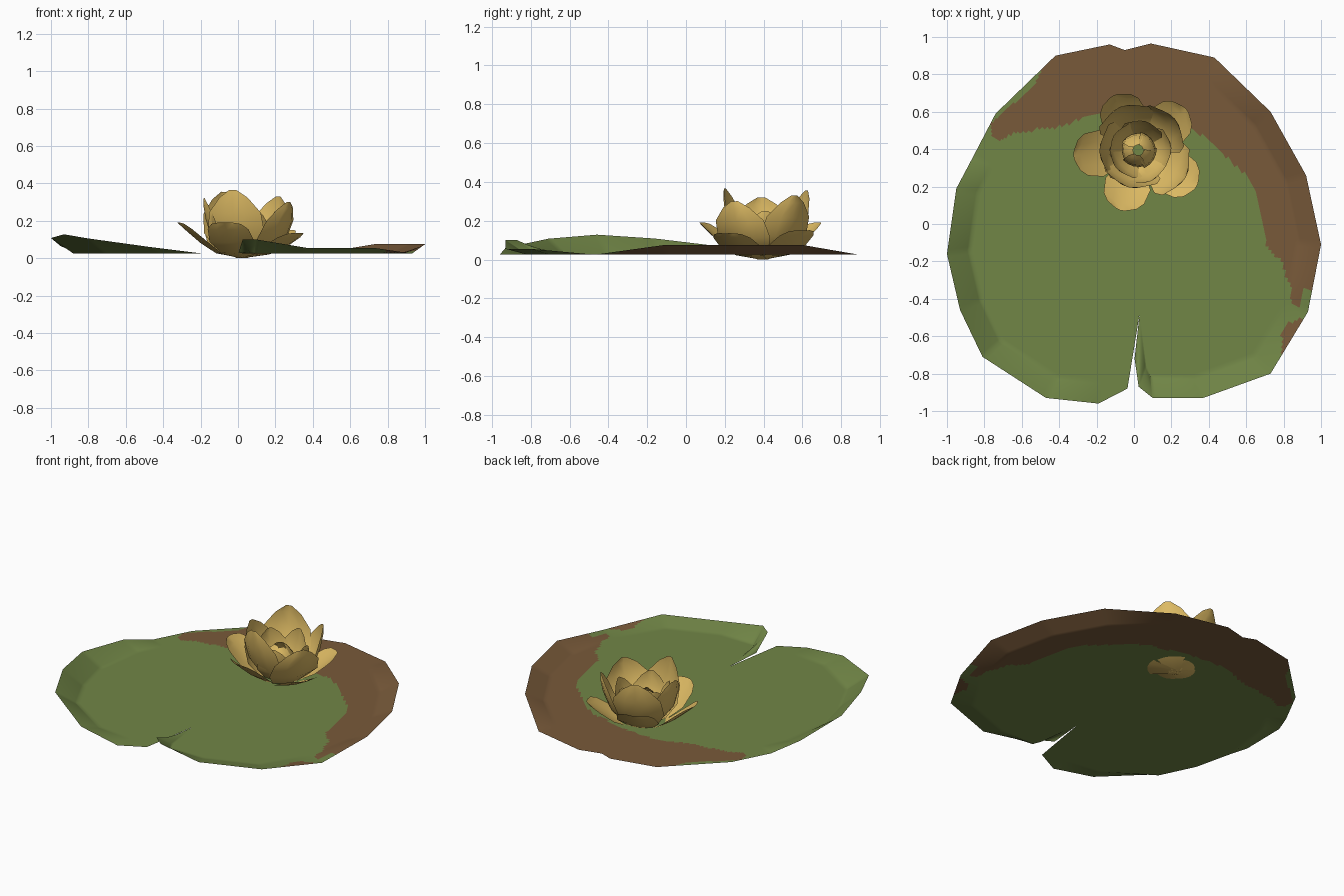
import bpy, bmesh, math
from mathutils import Vector

if "Cube" in bpy.data.objects:
    bpy.data.objects.remove(bpy.data.objects["Cube"])


def material(name, rgb):
    m = bpy.data.materials.new(name)
    m.diffuse_color = (*rgb, 1)
    m.use_nodes = True
    m.node_tree.nodes["Principled BSDF"].inputs["Base Color"].default_value = m.diffuse_color
    return m


green = material("leaf_green", (0.165, 0.238, 0.062))
brown = material("withered_brown", (0.19, 0.102, 0.042))
gold = material("petal_gold", (0.72, 0.49, 0.125))


def finish(bm, name, mats, angle):
    me = bpy.data.meshes.new(name)
    bm.to_mesh(me)
    bm.free()
    for m in mats:
        me.materials.append(m)
    ob = bpy.data.objects.new(name, me)
    bpy.context.collection.objects.link(ob)
    bpy.ops.object.select_all(action='DESELECT')
    ob.select_set(True)
    bpy.context.view_layer.objects.active = ob
    bpy.ops.object.shade_smooth_by_angle(angle=math.radians(angle))
    return ob


def inside(x, y, poly):
    hit = False
    for (x1, y1), (x2, y2) in zip(poly, poly[1:] + poly[:1]):
        if (y1 > y) != (y2 > y) and x < (x2 - x1) * (y - y1) / (y2 - y1) + x1:
            hit = not hit
    return hit


# Lily pad: open rim from one side of the notch round to the other
LOW = 0.025
rim = [(.003, -.72, .03), (.025, -.87, .10), (.10, -.93, .10), (.37, -.93, .055),
       (.73, -.80, .055), (.93, -.47, LOW), (1, -.11, .075), (.92, .26, .075),
       (.73, .60, .075), (.43, .89, LOW), (.09, .965, LOW), (-.05, .93, LOW),
       (-.13, .96, LOW), (-.42, .90, LOW), (-.74, .59, LOW), (-.86, .36, LOW),
       (-.95, .19, .066), (-1, -.16, .108), (-.93, -.46, .128), (-.81, -.71, .107),
       (-.47, -.93, .06), (-.19, -.96, LOW), (-.035, -.88, LOW)]
rim = [Vector(p) for p in rim]
centre, tip = Vector((0, -.05, LOW)), Vector((.03, -.48, LOW))
# The pad lies flat inside this line and curls up outside it
inner = [Vector((p.x * .88, p.y * .88, LOW)) for p in rim]
inner[0] = inner[-1] = tip
inner[1] = Vector((.065, -.76, LOW))

# Withered areas of the pad, seen from above
patches = [
    [(-.47, .95), (-.49, .83), (-.53, .74), (-.66, .63), (-.77, .53), (-.76, .46),
     (-.72, .44), (-.64, .49), (-.4, .52), (-.21, .59), (0, .58), (.3, .51),
     (.41, .45), (.49, .36), (.57, .29), (.64, .21), (.69, .02), (.71, -.11),
     (.80, -.22), (.81, -.29), (.84, -.31), (.84, -.43), (.89, -.45), (.91, -.35),
     (.93, -.35), (1.1, -.3), (1.1, 1.1), (-.47, 1.1)],
    [(.82, -.53), (.92, -.50), (.89, -.57), (.79, -.70), (.79, -.58)]]

bm = bmesh.new()
EDGE, FLAT, CURL = 16, 46, 10
columns = []
for i in range(len(rim) - 1):
    for k in range(EDGE + (i == len(rim) - 2)):
        t = k / EDGE
        a, b = inner[i].lerp(inner[i + 1], t), rim[i].lerp(rim[i + 1], t)
        pts = [centre.lerp(a, j / FLAT) for j in range(FLAT)]
        pts += [a.lerp(b, j / CURL) for j in range(CURL + 1)]
        columns.append([bm.verts.new(p) for p in pts])
for c, d in zip(columns, columns[1:]):
    for j in range(len(c) - 1):
        f = bm.faces.new((c[j], c[j + 1], d[j + 1], d[j]))
        m = f.calc_center_median()
        f.material_index = int(any(inside(m.x, m.y, p) for p in patches))
bmesh.ops.remove_doubles(bm, verts=bm.verts[:], dist=1e-4)
bmesh.ops.dissolve_degenerate(bm, edges=bm.edges[:], dist=1e-5)
finish(bm, "lily_pad", [green, brown], 60)


# Flower: rings of cupped petals
FC = Vector((.02, .395, 0))


def petal(name, angle, reach, height, width, profile, cup):
    """profile rows: radius share, height share, half-width share"""
    bm = bmesh.new()
    out = Vector((math.cos(angle), math.sin(angle), 0))
    side = Vector((-out.y, out.x, 0))
    rows = []
    for r, z, w in profile:
        row = []
        for s in (-1, -.5, 0, .5, 1):
            p = FC + out * (r * reach - cup * w * s * s) + side * (s * w * width)
            p.z = z * height + 0.15 * cup * w * s * s
            row.append(bm.verts.new(p))
        rows.append(row)
    for a, b in zip(rows, rows[1:]):
        for j in range(4):
            bm.faces.new((a[j], a[j + 1], b[j + 1], b[j]))
    finish(bm, name, [gold], 35)


low = [(0, 0, .2), (.4, .14, .65), (.65, .44, 1), (.88, .8, .9), (.97, .95, .65), (1, 1, .3)]
tall = [(0, 0, .2), (.5, .1, .65), (.8, .36, 1), (.94, .65, .92), (1, .88, .5), (1, 1, .12)]
bud = [(.7, .1, .5), (1, .4, 1), (.9, .7, .9), (.55, .9, .6), (.3, 1, .2)]

# name, width, cup, profile, then (angle, reach, height) of each petal
rings = [
    ("outer_petal", .125, .03, low,
     ((40, .34, .15), (113, .32, .19), (185, .345, .19), (254, .335, .19), (328, .37, .135))),
    ("middle_petal", .155, .045, tall,
     ((40, .26, .33), (112, .25, .355), (182, .205, .32), (256, .205, .365), (330, .295, .30))),
    ("inner_petal", .11, .03, tall,
     ((4, .18, .25), (76, .16, .27), (148, .15, .26), (220, .15, .26), (292, .18, .26))),
    ("heart_petal", .065, .02, bud,
     ((40, .095, .22), (112, .09, .22), (184, .085, .21), (256, .09, .22), (328, .1, .21)))]
for name, width, cup, prof, petals in rings:
    for k, (deg, reach, h) in enumerate(petals):
        petal(f"{name}_{k + 1}", math.radians(deg), reach, h, width, prof, cup)
